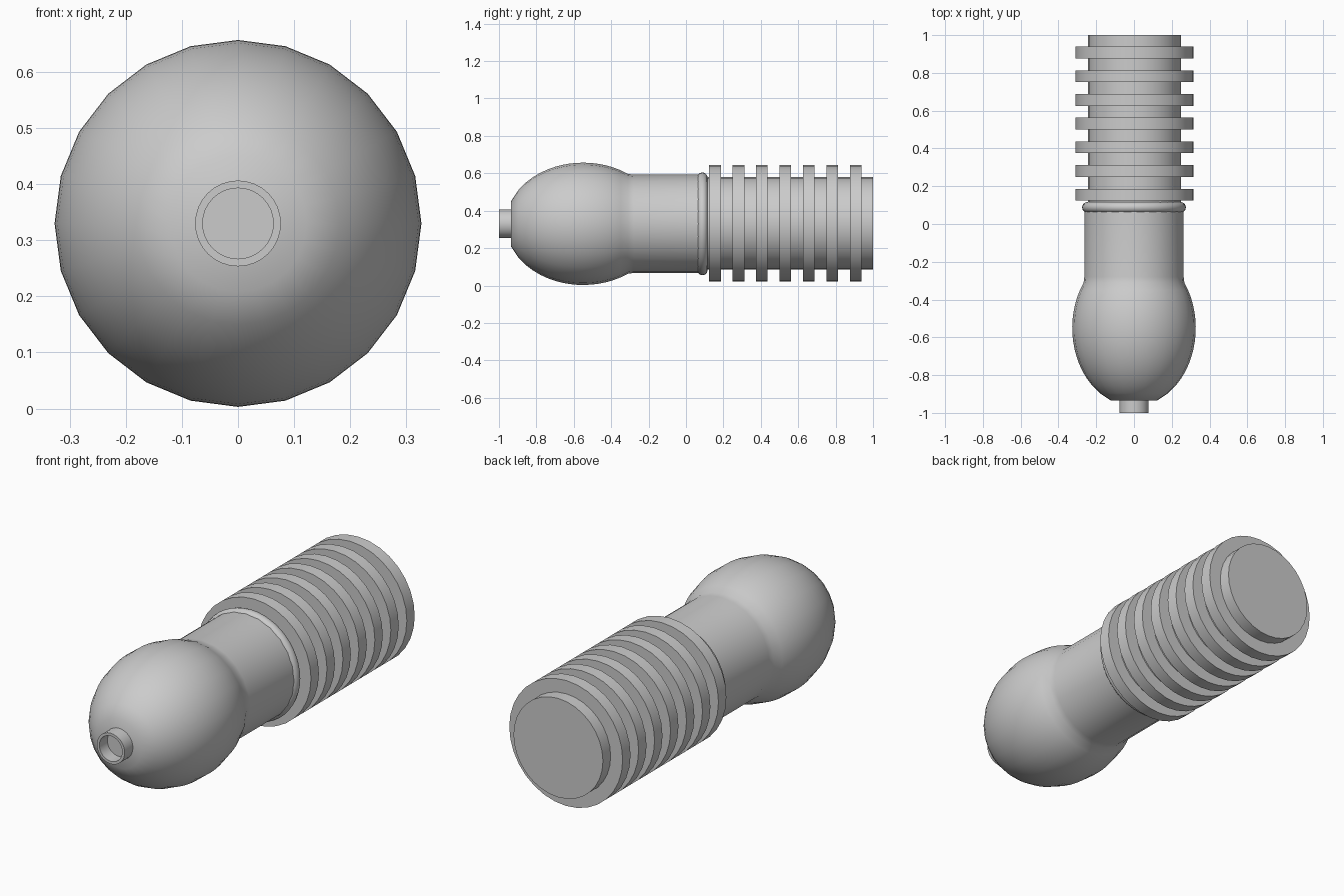
import bpy, bmesh, math

cube = bpy.data.objects.get("Cube")
if cube:
    bpy.data.objects.remove(cube, do_unlink=True)

grey = bpy.data.materials.new("light grey")
grey.use_nodes = True
grey.diffuse_color = (0.6, 0.6, 0.6, 1)
grey.node_tree.nodes["Principled BSDF"].inputs["Base Color"].default_value = (0.6, 0.6, 0.6, 1)


def lathe(name, profile, sides, cx=0.0, cz=0.33, closed=False, angle=35):
    """Spin (y, radius) points about a front-to-back axis; zero radius makes a pole."""
    bm = bmesh.new()
    rings = []
    for y, r in profile:
        if r == 0:
            rings.append([bm.verts.new((cx, y, cz))] * sides)
        else:
            rings.append([bm.verts.new((cx + r * math.sin(2 * math.pi * i / sides), y,
                                        cz + r * math.cos(2 * math.pi * i / sides)))
                          for i in range(sides)])
    pairs = list(zip(rings, rings[1:]))
    if closed:
        pairs.append((rings[-1], rings[0]))
    for a, b in pairs:
        for i in range(sides):
            j = (i + 1) % sides
            bm.faces.new(list(dict.fromkeys((a[i], a[j], b[j], b[i]))))
    bmesh.ops.recalc_face_normals(bm, faces=bm.faces)
    mesh = bpy.data.meshes.new(name)
    bm.to_mesh(mesh)
    bm.free()
    mesh.materials.append(grey)
    obj = bpy.data.objects.new(name, mesh)
    bpy.context.collection.objects.link(obj)
    bpy.ops.object.select_all(action='DESELECT')
    obj.select_set(True)
    bpy.context.view_layer.objects.active = obj
    bpy.ops.object.shade_smooth_by_angle(angle=math.radians(angle))
    return obj


# Bulb flowing into the cylindrical neck
start, end, steps = -0.935, -0.31, 16
bulb = []
for k in range(steps + 1):
    y = start + (end - start) * k / steps
    bulb.append((y, 0.327 * math.sqrt(1 - ((y + 0.55) / 0.415) ** 2)))
lathe("bulb_and_neck", [(start, 0)] + bulb + [(-0.28, 0.263), (0.1, 0.263), (0.1, 0)], 24, angle=40)

# Hollow nozzle on the tip
lathe("nozzle", [(-0.93, 0.0765), (-1.0, 0.0765), (-1.0, 0.063), (-0.937, 0.063), (-0.937, 0)], 32)

# Rounded collar around the neck
collar = [(0.088 + 0.028 * math.cos(t * math.pi / 6), 0.247 + 0.028 * math.sin(t * math.pi / 6))
          for t in range(12)]
lathe("collar", collar, 48, closed=True)

# Threaded base: a core with evenly spaced ribs
lathe("base_core", [(0.09, 0), (0.09, 0.246), (1.0, 0.246), (1.0, 0)], 32, 0.003, 0.333)
for n in range(7):
    y = 0.124 + 0.1255 * n
    lathe(f"base_rib_{n + 1}", [(y, 0.2), (y, 0.312), (y + 0.062, 0.312), (y + 0.062, 0.2)],
          32, 0.003, 0.333, closed=True)
